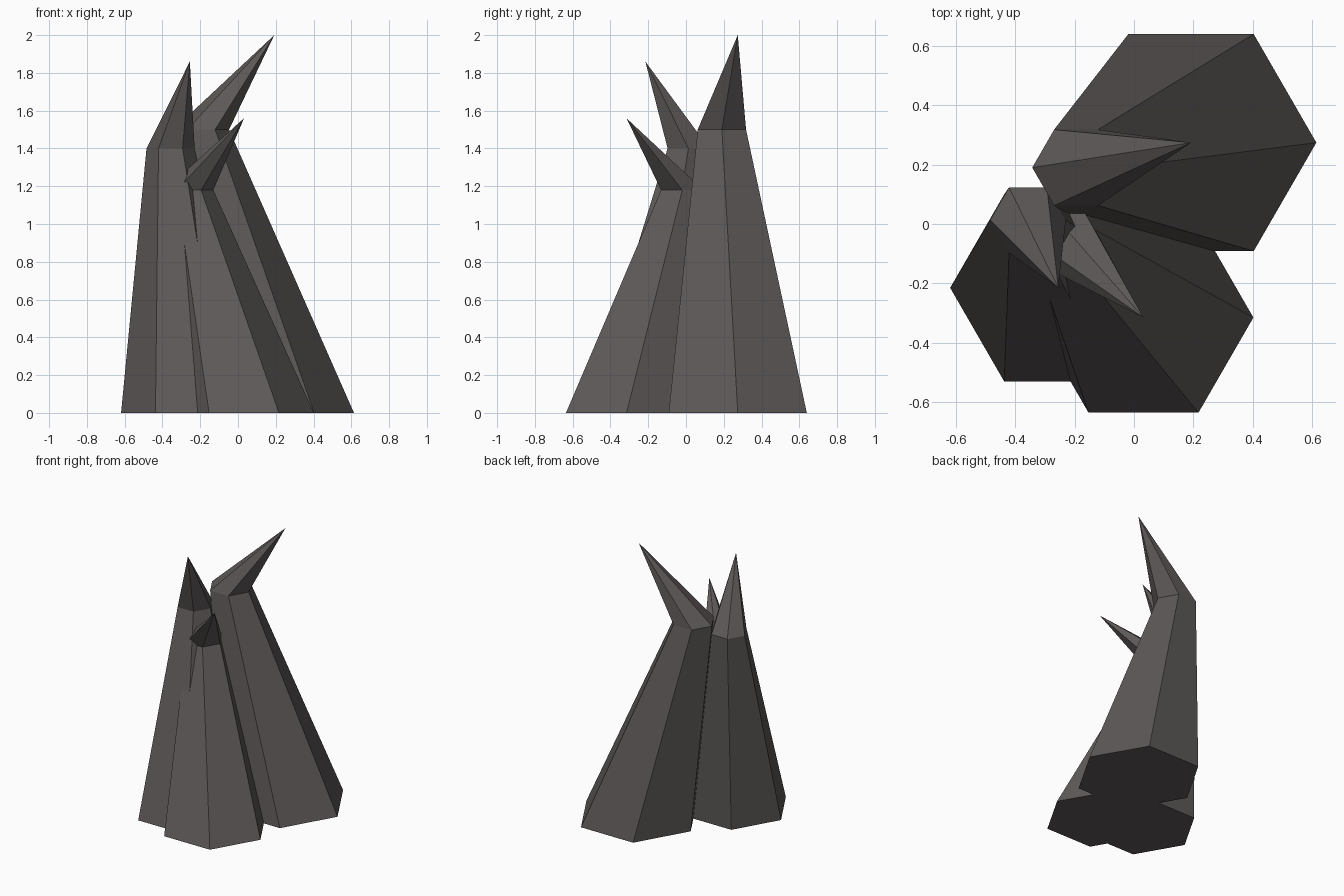
import bpy, bmesh, math

if "Cube" in bpy.data.objects:
    bpy.data.objects.remove(bpy.data.objects["Cube"])

rock = bpy.data.materials.new("dark grey rock")
rock.diffuse_color = (0.11, 0.10, 0.097, 1)
rock.use_nodes = True
rock.node_tree.nodes["Principled BSDF"].inputs["Base Color"].default_value = rock.diffuse_color


def hex_ring(bm, x, y, z, r):
    return [bm.verts.new((x + r * math.cos(i * math.pi / 3),
                          y + r * math.sin(i * math.pi / 3), z)) for i in range(6)]


def spike(name, base, radius, shoulder, shoulder_z, tip_z):
    """Leaning six-sided trunk whose point bends back above the base centre."""
    bm = bmesh.new()
    low = hex_ring(bm, *base, 0, radius)
    high = hex_ring(bm, *shoulder, shoulder_z, radius * 0.35)
    tip = bm.verts.new((*base, tip_z))
    bm.faces.new(low[::-1])
    for i in range(6):
        j = (i + 1) % 6
        bm.faces.new((low[i], low[j], high[j], high[i]))
        bm.faces.new((high[i], high[j], tip))
    bmesh.ops.recalc_face_normals(bm, faces=bm.faces)
    mesh = bpy.data.meshes.new(name)
    bm.to_mesh(mesh)
    bm.free()
    mesh.materials.append(rock)
    bpy.context.collection.objects.link(bpy.data.objects.new(name, mesh))


# Three spikes: tall back, left, and short front
spike("back_spike", (0.192, 0.274), 0.422, (-0.195, 0.19), 1.50, 2.0)
spike("left_spike", (-0.255, -0.215), 0.364, (-0.357, 0.013), 1.40, 1.86)
spike("front_spike", (0.032, -0.315), 0.37, (-0.26, -0.02), 1.18, 1.56)
